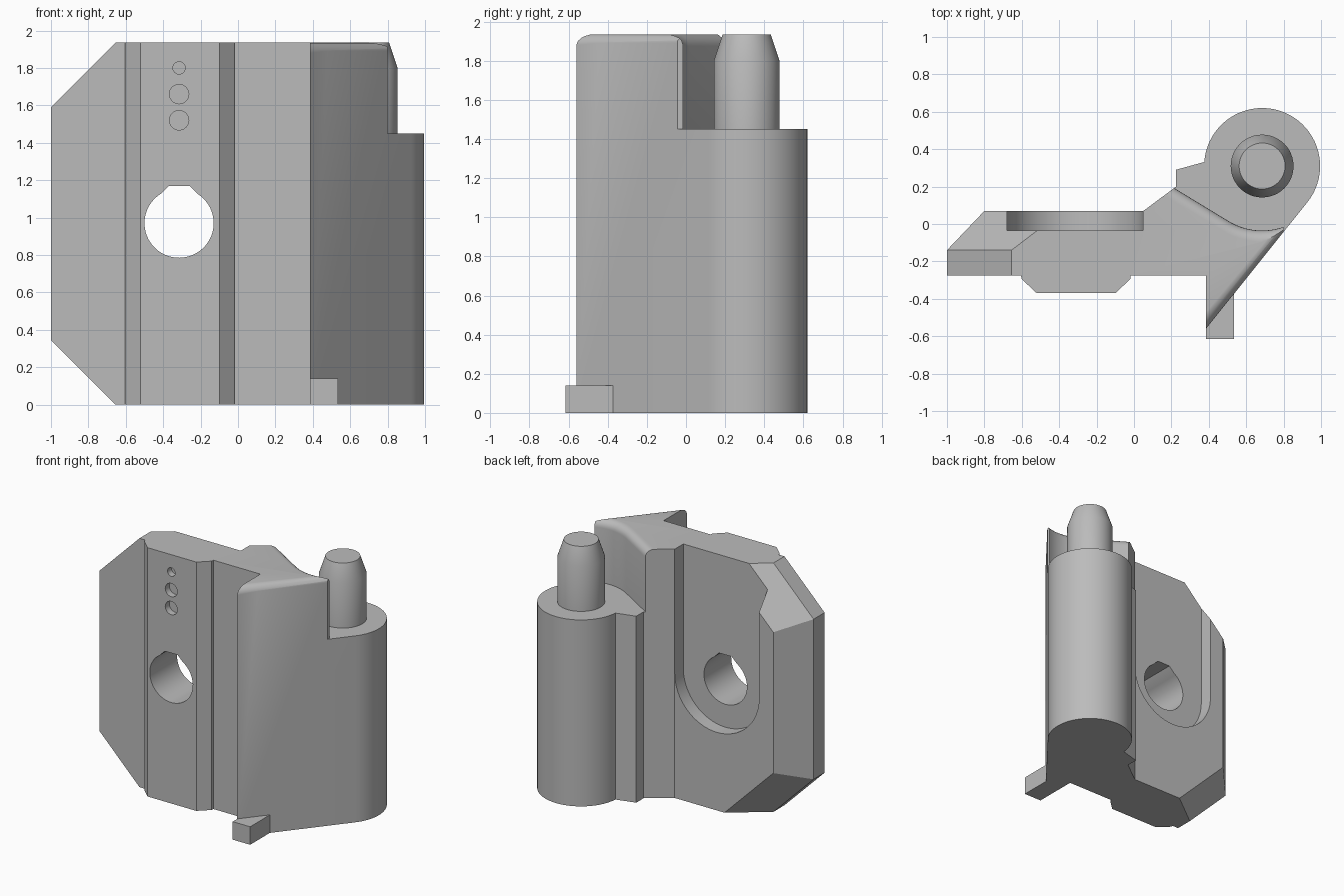
import bpy, bmesh
from math import sin, cos, acos, pi, radians
from mathutils import Vector

if "Cube" in bpy.data.objects:
    bpy.data.objects.remove(bpy.data.objects["Cube"])

H = 1.935                  # full height
SHOULDER = 1.45            # top of the barrel
PIN = Vector((0.685, 0.31))
BARREL_R = 0.31
ROUND = 0.06               # fillet on the top of the wing
HOLE_X, HOLE_Z = -0.315, 0.97

grey = bpy.data.materials.new("plain_grey")
grey.use_nodes = True
colour = (0.5, 0.5, 0.5, 1)
grey.diffuse_color = colour
grey.node_tree.nodes["Principled BSDF"].inputs["Base Color"].default_value = colour


def finish(name, bm):
    bmesh.ops.recalc_face_normals(bm, faces=bm.faces)
    mesh = bpy.data.meshes.new(name)
    bm.to_mesh(mesh)
    bm.free()
    mesh.materials.append(grey)
    ob = bpy.data.objects.new(name, mesh)
    bpy.context.collection.objects.link(ob)
    return ob


def loft(rings):
    """Closed solid through rings with equal point counts."""
    bm = bmesh.new()
    loops = [[bm.verts.new(p) for p in ring] for ring in rings]
    for a, b in zip(loops, loops[1:]):
        for i in range(len(a)):
            j = (i + 1) % len(a)
            bm.faces.new((a[i], a[j], b[j], b[i]))
    bm.faces.new(loops[0])
    bm.faces.new(loops[-1])
    return bm


def upright(points, z):
    return [(x, y, z) for x, y in points]


def along_y(points, y0, y1):
    """Prism of an x-z outline running along y."""
    return loft([[(x, y, z) for x, z in points] for y in (y0, y1)])


def arc(cx, cy, r, a0, a1, n):
    return [(cx + r * cos(a0 + (a1 - a0) * i / n),
             cy + r * sin(a0 + (a1 - a0) * i / n)) for i in range(n + 1)]


def circle(cx, cy, r, n=48):
    return arc(cx, cy, r, 0, 2 * pi, n)[:-1]


def slice_off(bm, point, normal):
    """Remove everything on the normal side of a plane and cap it."""
    cut = bmesh.ops.bisect_plane(bm, geom=bm.verts[:] + bm.edges[:] + bm.faces[:],
                                 plane_co=point, plane_no=normal, clear_outer=True)
    edges = [e for e in cut["geom_cut"] if isinstance(e, bmesh.types.BMEdge)]
    bmesh.ops.holes_fill(bm, edges=edges)


def carve(ob, name, bm):
    cutter = finish(name, bm)
    cutter.hide_render = True
    mod = ob.modifiers.new(name, "BOOLEAN")
    mod.operation, mod.solver, mod.object = "DIFFERENCE", "EXACT", cutter
    bpy.context.view_layer.objects.active = ob
    bpy.ops.object.modifier_apply(modifier=name)
    bpy.data.objects.remove(cutter)


def smooth(ob):
    bpy.ops.object.select_all(action="DESELECT")
    ob.select_set(True)
    bpy.context.view_layer.objects.active = ob
    bpy.ops.object.shade_smooth_by_angle(angle=radians(30))


# Main body: plate with front ridge, slanted wing and barrel, one profile
wing_tip = Vector((0.385, -0.56))
wing_angle = radians(-39.3)
wing_normal = Vector((cos(wing_angle), sin(wing_angle)))
profile = [(-1, -0.275), (-0.605, -0.275), (-0.6, -0.295), (-0.52, -0.37),
           (-0.1, -0.37), (-0.02, -0.295), (-0.02, -0.275), (0.385, -0.275),
           tuple(wing_tip)]
profile += arc(PIN.x, PIN.y, BARREL_R, wing_angle, radians(176), 40)
profile += [(0.225, 0.29), (0.225, 0.2), (0.05, 0.07), (-0.8, 0.07), (-1, -0.14)]
bm = loft([upright(profile, 0), upright(profile, H)])

# Clipped plate corners and the bevel behind them, bottom and top
for z, up in ((0, -1), (H, 1)):
    slice_off(bm, (-0.655, 0, z), (-1, 0, up))
    back = Vector((0.275, 0.21, 0)).cross(Vector((-1, 0, -up)))
    if back.x > 0:
        back.negate()
    slice_off(bm, (-0.655, -0.14, z), back)

# Rounded top edge of the wing's slanted face
STEPS = 6
tip3 = Vector((*wing_tip, H))
out = Vector((*wing_normal, 0))
centre = tip3 - ROUND * out - Vector((0, 0, ROUND))
for i in range(STEPS):
    t = (i + 0.5) / STEPS * pi / 2
    n = out * cos(t) + Vector((0, 0, sin(t)))
    slice_off(bm, centre + n * ROUND, n)
body = finish("hinge_body", bm)


# Clearance around the pin above the barrel, flaring into a rounded rim
def clearance(r, z):
    start = radians(238.7)
    stop = 2 * pi - acos((0.8 - PIN.x) / r)
    curve = arc(PIN.x, PIN.y, r, start, stop, 14)
    x, y = curve[0]
    x, y = x - 0.6 * sin(radians(58.7)), y + 0.6 * cos(radians(58.7))
    return upright([(x, y)] + curve + [(0.8, -0.4), (1.3, -0.4), (1.3, 0.9), (x, 0.9)], z)


rings = [clearance(0.345, SHOULDER)]
for i in range(STEPS + 1):
    t = i / STEPS * pi / 2
    rings.append(clearance(0.345 + ROUND * (1 - cos(t)), H - ROUND + ROUND * sin(t)))
rings.append(clearance(0.345 + ROUND, H + 0.1))
carve(body, "clearance", loft(rings))

# Round-bottomed recess in the back, open at the top
slot = arc(HOLE_X, HOLE_Z, 0.363, pi, 2 * pi, 32)
slot += [(slot[-1][0], H + 0.1), (slot[0][0], H + 0.1)]
carve(body, "recess", along_y(slot, -0.035, 0.3))

# Through hole with a flat-topped notch
keyhole = arc(HOLE_X, HOLE_Z, 0.185, radians(122), radians(418), 48)
keyhole += [(HOLE_X + 0.055, 1.17), (HOLE_X - 0.055, 1.17)]
carve(body, "through_hole", along_y(keyhole, -0.6, 0.3))

# Small blind holes
for z, r in ((1.8, 0.033), (1.66, 0.052), (1.52, 0.052)):
    carve(body, "blind_hole", along_y(circle(HOLE_X, z, r, 24), -0.6, -0.32))
smooth(body)

# Pin with tapered end
pin = finish("hinge_pin", loft([upright(circle(*PIN, r), z) for z, r in
                                ((SHOULDER - 0.03, 0.168), (1.8, 0.168), (H, 0.123))]))
smooth(pin)

# Small foot tab under the wing
tab = [(0.385, 0), (0.535, 0), (0.535, 0.14), (0.385, 0.14)]
finish("foot_tab", along_y(tab, -0.615, -0.33))
